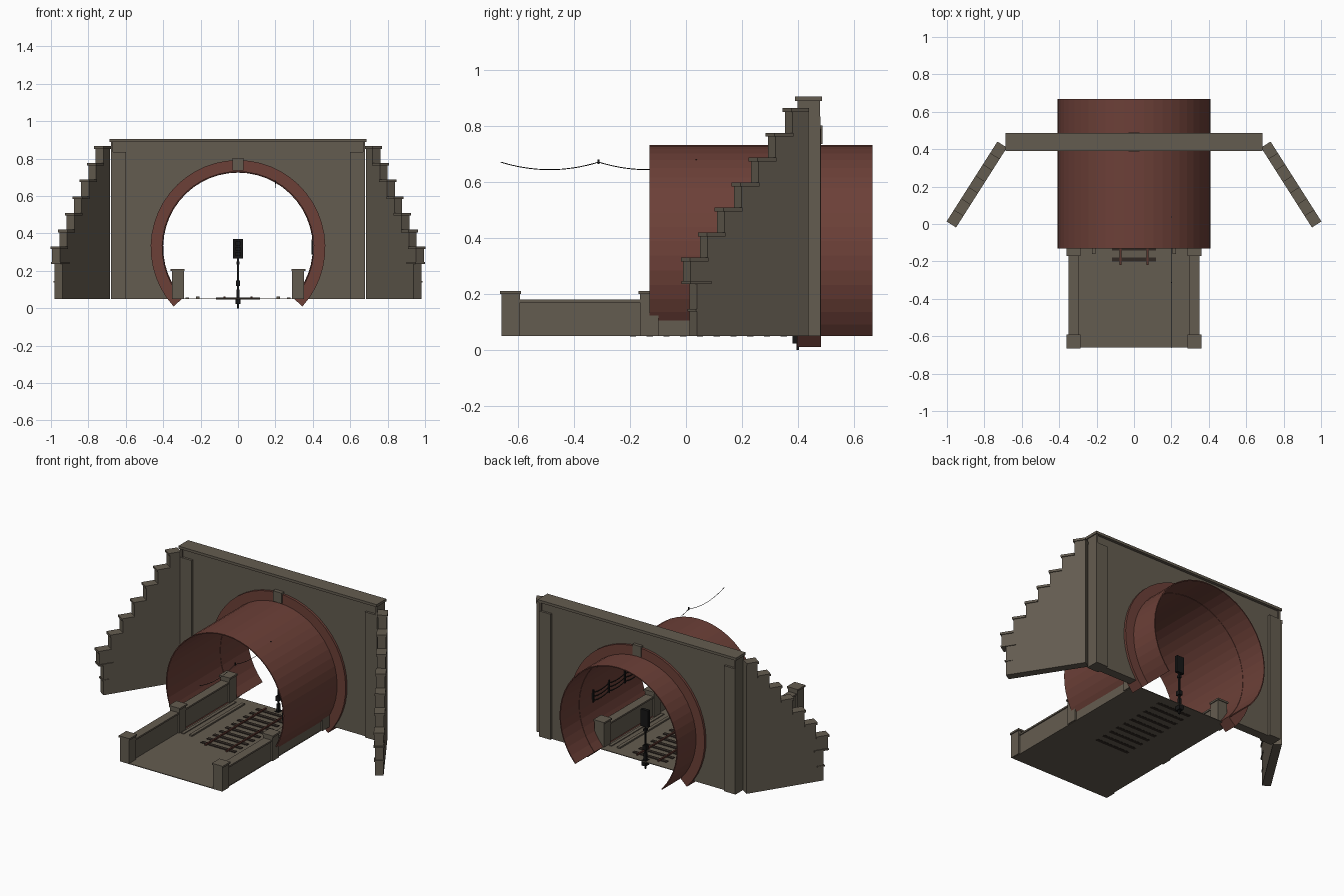
import bpy, bmesh, math
from mathutils import Vector

if "Cube" in bpy.data.objects:
    bpy.data.objects.remove(bpy.data.objects["Cube"])


def mat(name, rgb):
    m = bpy.data.materials.new(name)
    m.diffuse_color = (*rgb, 1)
    m.use_nodes = True
    m.node_tree.nodes["Principled BSDF"].inputs["Base Color"].default_value = m.diffuse_color
    return m


STONE = mat("stone", (0.127, 0.107, 0.080))
BRICK = mat("red brick", (0.150, 0.051, 0.039))
BLACK = mat("black metal", (0.008, 0.008, 0.008))
RAIL = mat("rusty rail", (0.10, 0.035, 0.026))
WOOD = mat("dark wood", (0.03, 0.022, 0.017))


def finish(name, bm, material, mirror=False):
    bmesh.ops.recalc_face_normals(bm, faces=bm.faces)
    me = bpy.data.meshes.new(name)
    bm.to_mesh(me)
    bm.free()
    me.materials.append(material)
    ob = bpy.data.objects.new(name, me)
    bpy.context.collection.objects.link(ob)
    if mirror:
        ob.modifiers.new("mirror", "MIRROR").use_mirror_merge = False
    return ob


def add_prism(bm, pts, place, a, b):
    """Closed 2D outline pushed from depth a to depth b; place maps (u, v, depth)."""
    lo = [bm.verts.new(place(u, v, a)) for u, v in pts]
    hi = [bm.verts.new(place(u, v, b)) for u, v in pts]
    bm.faces.new(lo)
    bm.faces.new(hi[::-1])
    n = len(pts)
    for i in range(n):
        j = (i + 1) % n
        bm.faces.new((lo[i], hi[i], hi[j], lo[j]))


def upright(u, v, d):
    return Vector((u, d, v))


def add_box(bm, x0, x1, y0, y1, z0, z1, place=upright):
    add_prism(bm, [(x0, z0), (x1, z0), (x1, z1), (x0, z1)], place, y0, y1)


def boxes(name, material, items, mirror=False):
    bm = bmesh.new()
    for it in items:
        add_box(bm, *it)
    return finish(name, bm, material, mirror)


# ---- Tunnel arch outlines ----
CZ, SEG = 0.325, 36


def arc(r):
    a0, a1 = math.radians(-42.5), math.radians(222.5)
    return [(r * math.cos(a0 + (a1 - a0) * i / SEG),
             CZ + r * math.sin(a0 + (a1 - a0) * i / SEG)) for i in range(SEG + 1)]


def arch_band(name, r_in, r_out, y0, y1):
    bm = bmesh.new()
    inner, outer = arc(r_in), arc(r_out)
    for i in range(SEG):
        for y in (y0, y1):
            bm.faces.new([bm.verts.new((u, y, v)) for u, v in
                          (inner[i], inner[i + 1], outer[i + 1], outer[i])])
        for row in (inner, outer):
            (u, v), (p, q) = row[i], row[i + 1]
            bm.faces.new([bm.verts.new(c) for c in
                          ((u, y0, v), (p, y0, q), (p, y1, q), (u, y1, v))])
    for k in (0, SEG):
        (u, v), (p, q) = inner[k], outer[k]
        bm.faces.new([bm.verts.new(c) for c in
                      ((u, y0, v), (p, y0, q), (p, y1, q), (u, y1, v))])
    bmesh.ops.remove_doubles(bm, verts=bm.verts, dist=1e-5)
    return finish(name, bm, BRICK)


arch_band("tunnel_lining", 0.402, 0.408, -0.13, 0.667)
arch_band("arch_ring", 0.400, 0.467, 0.397, 0.483)

# ---- Portal wall with arched opening ----
bm = bmesh.new()
outline = [(-0.68, 0.05), (-0.68, 0.89), (0.68, 0.89), (0.68, 0.05)]
outline += [(u, max(v, 0.05)) for u, v in arc(0.410)]
add_prism(bm, outline, upright, 0.412, 0.468)
finish("portal_wall", bm, STONE)
boxes("wall_coping", STONE, [(-0.686, 0.686, 0.390, 0.486, 0.89, 0.906)])
boxes("pilaster", STONE, [(0.60, 0.678, 0.398, 0.482, 0.05, 0.835),
                          (0.668, 0.68, 0.400, 0.480, 0.05, 0.89)], True)
boxes("keystone", STONE, [(-0.03, 0.03, 0.388, 0.488, 0.737, 0.803)])

# ---- Stepped wing walls ----
START = Vector((0.975, 0.0, 0))
ALONG = Vector((-0.537, 0.844, 0))
ACROSS = Vector((0.844, 0.537, 0))


def wing(u, v, d):
    return START + ALONG * u + ACROSS * d + Vector((0, 0, v))


STEP, LENGTH, RISE = 0.072, 0.503, 0.0892
profile = [(LENGTH, 0.05), (0.03, 0.05), (0.03, 0.24)]
for i in range(7):
    top = 0.32 + RISE * i
    profile += [(0.004 + STEP * i, 0.24 if i == 0 else top - RISE),
                (0.004 + STEP * i, top)]
profile.append((LENGTH, top))
bm = bmesh.new()
add_prism(bm, profile, wing, -0.025, 0.025)
finish("wing_wall", bm, STONE, True)
bm = bmesh.new()
for i in range(7):
    z = 0.331 + RISE * i
    add_box(bm, STEP * i - 0.003, min(STEP * (i + 1) + 0.004, LENGTH),
            -0.03, 0.03, z - 0.014, z, wing)
add_box(bm, 0.0, 0.09, -0.03, 0.03, 0.236, 0.246, wing)
add_box(bm, 0.024, 0.07, -0.029, 0.029, 0.138, 0.146, wing)
finish("wing_wall_steps", bm, STONE, True)

# ---- Track bed with parapets ----
boxes("track_bed", STONE, [(-0.345, 0.345, -0.66, 0.42, 0.049, 0.053)])
PIERS = (-0.628, -0.132, 0.364)
boxes("parapet_wall", STONE, [(0.30, 0.343, -0.63, 0.364, 0.05, 0.17)], True)
boxes("parapet_coping", STONE, [(0.294, 0.349, -0.63, 0.364, 0.17, 0.18)], True)
boxes("parapet_pier", STONE,
      [(0.29, 0.354, y - 0.033, y + 0.033, 0.05, 0.20) for y in PIERS], True)
boxes("pier_cap", STONE,
      [(0.285, 0.36, y - 0.038, y + 0.038, 0.20, 0.211) for y in PIERS], True)
boxes("side_kerb", STONE, [(0.205, 0.225, -0.16, 0.36, 0.052, 0.062),
                           (0.262, 0.282, -0.16, 0.36, 0.052, 0.058)], True)

# ---- Railway track ----
boxes("sleeper", WOOD, [(-0.118, 0.118, y - 0.011, y + 0.011, 0.048, 0.057)
                        for y in [-0.19 + 0.06 * i for i in range(10)]])
boxes("rail", RAIL, [(0.068, 0.078, -0.22, 0.38, 0.055, 0.063)], True)

# ---- Signal post ----
boxes("signal_post", BLACK, [
    (-0.005, 0.005, 0.395, 0.405, 0.0, 0.27),
    (-0.014, 0.014, 0.382, 0.418, 0.022, 0.056),
    (-0.012, 0.012, 0.386, 0.414, 0.12, 0.148),
    (-0.008, 0.008, 0.391, 0.409, 0.056, 0.10),
    (-0.009, 0.009, 0.390, 0.410, 0.235, 0.25)])
boxes("signal_head", BLACK, [(-0.026, 0.026, 0.392, 0.412, 0.265, 0.37)] +
      [(-0.013, 0.013, 0.380, 0.393, z, z + 0.02) for z in (0.28, 0.308, 0.336)])


# ---- Overhead wire and wall cables ----
def wire(name, pts, r):
    cu = bpy.data.curves.new(name, "CURVE")
    cu.dimensions = "3D"
    cu.bevel_depth, cu.bevel_resolution = r, 0
    sp = cu.splines.new("POLY")
    sp.points.add(len(pts) - 1)
    for p, c in zip(sp.points, pts):
        p.co = (*c, 1)
    cu.materials.append(BLACK)
    ob = bpy.data.objects.new(name, cu)
    bpy.context.collection.objects.link(ob)


ys = [-0.663 + 1.05 * i / 48 for i in range(49)]
wire("overhead_wire",
     [(0.2, y, 0.645 + 0.027 * (2 * (((y + 0.663) / 0.35) % 1) - 1) ** 2) for y in ys], 0.0016)
boxes("wire_clip", BLACK, [(0.197, 0.203, y - 0.003, y + 0.003, 0.665, 0.682)
                           for y in (-0.313, 0.037)])
for k, z in enumerate((0.30, 0.325, 0.35)):
    wire("wall_cable_%d" % (k + 1),
         [(0.396, -0.12 + 0.47 * i / 24, z - 0.010 * abs(math.sin(i * math.pi / 8)))
          for i in range(25)], 0.003)
boxes("cable_bracket", BLACK, [(0.392, 0.402, y - 0.004, y + 0.004, 0.29, 0.368)
                               for y in (-0.12, 0.037, 0.193, 0.35)])
